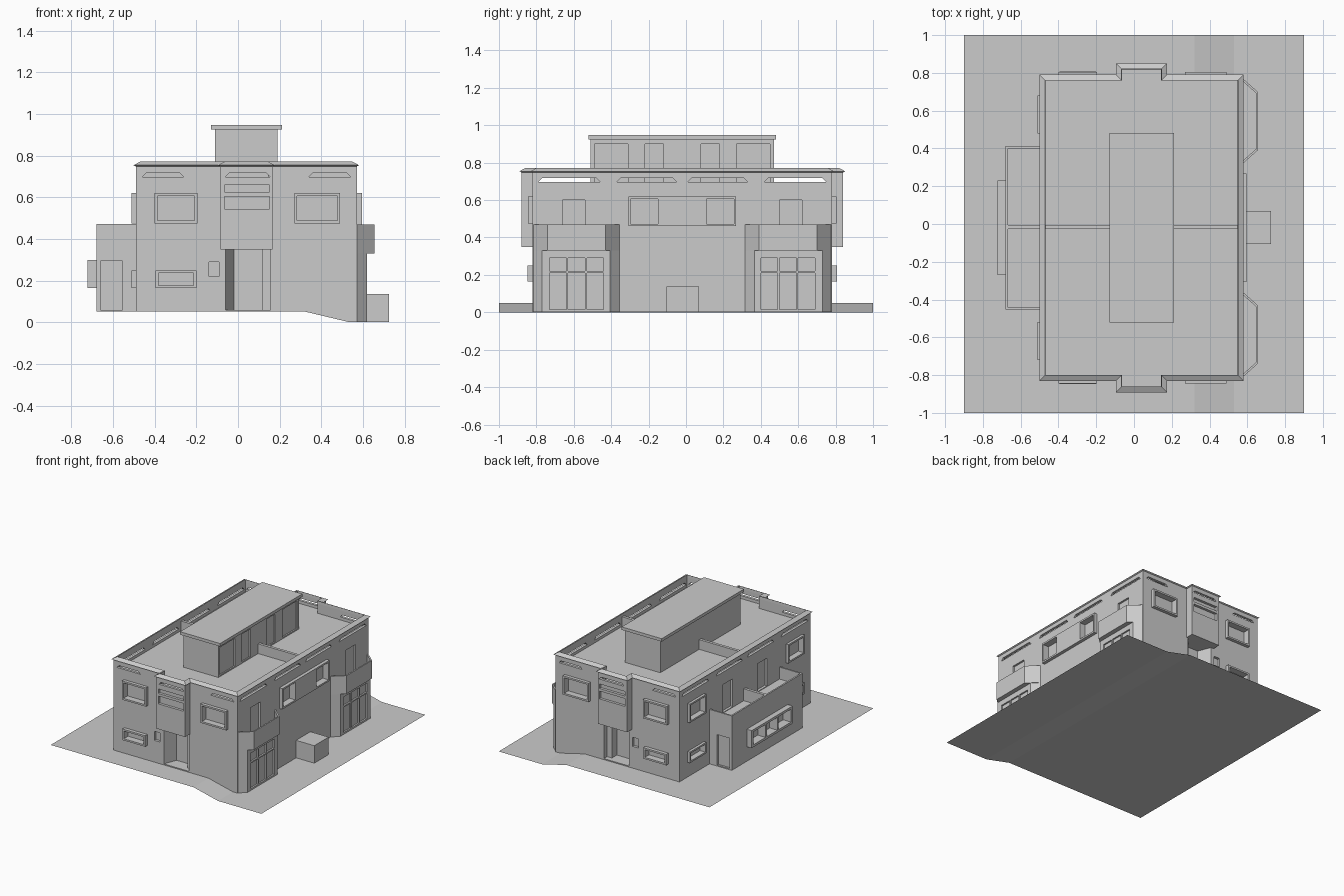
import bpy, bmesh

if "Cube" in bpy.data.objects:
    bpy.data.objects.remove(bpy.data.objects["Cube"])

C = -0.02          # mirror plane of the building in y
Y = lambda s, d: C + s * d


def prism(name, pts, axis, a, b):
    """Extrude a 2D polygon along an axis from a to b."""
    def co(p, t):
        return {'x': (t, p[0], p[1]), 'y': (p[0], t, p[1]), 'z': (p[0], p[1], t)}[axis]
    bm = bmesh.new()
    lo = [bm.verts.new(co(p, a)) for p in pts]
    hi = [bm.verts.new(co(p, b)) for p in pts]
    bm.faces.new(lo)
    bm.faces.new(hi)
    for i in range(len(pts)):
        j = (i + 1) % len(pts)
        bm.faces.new((lo[i], lo[j], hi[j], hi[i]))
    return finish(name, bm)


def finish(name, bm):
    bmesh.ops.recalc_face_normals(bm, faces=bm.faces)
    me = bpy.data.meshes.new(name)
    bm.to_mesh(me)
    bm.free()
    ob = bpy.data.objects.new(name, me)
    bpy.context.collection.objects.link(ob)
    return ob


def rect(u0, u1, v0, v1):
    return [(u0, v0), (u1, v0), (u1, v1), (u0, v1)]


def box(name, x0, x1, y0, y1, z0, z1):
    return prism(name, rect(x0, x1, y0, y1), 'z', z0, z1)


def boolean(ob, tool, op='DIFFERENCE'):
    m = ob.modifiers.new("cut", 'BOOLEAN')
    m.object, m.operation, m.solver = tool, op, 'EXACT'
    bpy.context.view_layer.objects.active = ob
    bpy.ops.object.modifier_apply(modifier=m.name)
    bpy.data.objects.remove(tool)


def window(wall, axis, face, out, u0, u1, z0, z1, panes=None, t=0.013, deep=0.025):
    """Projecting frame around recessed panes on a wall face."""
    panes = panes or [(u0 + t, u1 - t)]
    d = 1 if out > 0 else -1
    frame = prism("window_frame", rect(u0, u1, z0, z1), axis, face - d * 0.002, face + out)
    for p0, p1 in panes:
        r = rect(p0, p1, z0 + t, z1 - t)
        boolean(frame, prism("cutter", r, axis, face - d * 0.05, face + out + d * 0.05))
        boolean(wall, prism("cutter", r, axis, face - d * deep, face + d * 0.05))


def slot(u0, u1, z0, z1):
    c = z1 - z0
    return [(u0, z0), (u1, z0), (u1 - c, z1), (u0 + c, z1)]


# Sloping ground sheet
bm = bmesh.new()
rows = [[bm.verts.new((x, y, z)) for y in (-1, 1)]
        for x, z in ((-0.9, 0.05), (0.32, 0.05), (0.53, 0), (0.9, 0))]
for p, q in zip(rows, rows[1:]):
    bm.faces.new((p[0], q[0], q[1], p[1]))
finish("ground", bm)

# Main block follows the ground, with a stair tower at each end
body = prism("main_building", [(-0.49, 0.052), (0.32, 0.052), (0.53, 0.002), (0.57, 0.002),
                               (0.57, 0.755), (-0.49, 0.755)], 'y', Y(-1, 0.8), Y(1, 0.8))
for s in (-1, 1):
    boolean(body, box("tower", -0.085, 0.165, *sorted((Y(s, 0.7), Y(s, 0.86))), 0.35, 0.755), 'UNION')


def outline(d):
    half = [(-0.49 - d, 0.8 + d), (-0.085 - d, 0.8 + d), (-0.085 - d, 0.86 + d),
            (0.165 + d, 0.86 + d), (0.165 + d, 0.8 + d), (0.57 + d, 0.8 + d)]
    return [(x, Y(1, y)) for x, y in half] + [(x, Y(-1, y)) for x, y in reversed(half)]


# Hollow roof terrace inside the parapet
boolean(body, prism("cutter", outline(-0.02), 'z', 0.675, 0.9))

# Parapet cornice
bm = bmesh.new()
rings = [[bm.verts.new((x, y, z)) for x, y in outline(d)]
         for d, z in ((0, 0.748), (0.011, 0.754), (-0.02, 0.771), (-0.021, 0.75))]
for k in range(4):
    a, b = rings[k], rings[(k + 1) % 4]
    for i in range(12):
        j = (i + 1) % 12
        bm.faces.new((a[i], a[j], b[j], b[i]))
finish("cornice", bm)

# Parapet slots on the long sides
for d in (0.44, 0.77), (0.03, 0.35):
    for s in (-1, 1):
        u = sorted((Y(s, d[0]), Y(s, d[1])))
        boolean(body, prism("cutter", slot(*u, 0.697, 0.717), 'x', -0.7, -0.4))
        boolean(body, prism("cutter", slot(*u, 0.697, 0.717), 'x', 0.5, 0.7))

# End walls: slots, entrances and windows, mirrored front to back
for s in (-1, 1):
    f = Y(s, 0.8)
    for u in (-0.46, -0.26), (0.34, 0.54):
        boolean(body, prism("cutter", slot(*u, 0.698, 0.716), 'y', f - s * 0.05, f + s * 0.05))
    tf = Y(s, 0.86)
    boolean(body, prism("cutter", slot(-0.06, 0.155, 0.698, 0.716), 'y', tf - s * 0.04, tf + s * 0.05))
    for z0, z1 in (0.625, 0.66), (0.545, 0.605):
        boolean(body, prism("cutter", rect(-0.065, 0.15, z0, z1), 'y', tf - s * 0.02, tf + s * 0.05))
    boolean(body, prism("cutter", [(x, Y(s, y)) for x, y in (
        (-0.06, 0.83), (-0.06, 0.8), (-0.02, 0.7), (0.115, 0.7), (0.115, 0.76), (0.155, 0.76), (0.155, 0.83))],
        'z', 0.06, 0.35))
    boolean(body, prism("cutter", rect(-0.14, -0.09, 0.22, 0.29), 'y', f - s * 0.02, f + s * 0.05))
    window(body, 'y', f, s * 0.025, -0.40, -0.195, 0.475, 0.62)
    window(body, 'y', f, s * 0.025, 0.27, 0.49, 0.475, 0.62)
    window(body, 'y', f, s * 0.027, -0.395, -0.2, 0.165, 0.25)
    # Windows beside the extension
    for z0, z1 in (0.475, 0.62), (0.165, 0.25):
        window(body, 'x', -0.49, -0.02, *sorted((Y(s, 0.5), Y(s, 0.7))), z0, z1)
    # Doors onto the terrace and the balconies
    for x0, x1, d0, d1 in (-0.52, -0.47, 0.15, 0.27), (0.555, 0.6, 0.52, 0.64):
        boolean(body, prism("cutter", rect(Y(s, d0), Y(s, d1), 0.385, 0.6), 'x', x0, x1))

# Long upper window on the right side
window(body, 'x', 0.57, 0.025, Y(1, -0.288), Y(1, 0.288), 0.46, 0.62,
       [(Y(1, -0.276), Y(1, -0.13)), (Y(1, 0.13), Y(1, 0.276))])

# Chamfered garage bays with balconies above
def bay(x, d0, d1, e0, e1):
    return [(0.565, d0), (x, e0), (x, e1), (0.565, d1)]


for s in (-1, 1):
    m = lambda pts: [(x, Y(s, y)) for x, y in pts]
    low = prism("garage_bay", m(bay(0.62, 0.33, 0.8, 0.385, 0.75)), 'z', 0.002, 0.335)
    for k in range(3):
        a = 0.42 + k * 0.1
        for z0, z1 in (0.015, 0.21), (0.22, 0.29):
            boolean(low, prism("cutter", rect(Y(s, a), Y(s, a + 0.09), z0, z1), 'x', 0.608, 0.7))
    top = prism("balcony", m(bay(0.655, 0.33, 0.8, 0.41, 0.72)), 'z', 0.33, 0.47)
    inner = [(0.5, 0.342), (0.565, 0.345), (0.645, 0.416), (0.645, 0.714), (0.565, 0.785), (0.5, 0.788)]
    boolean(top, prism("cutter", m(inner), 'z', 0.38, 0.6))

# Utility box against the right wall
box("utility_box", 0.565, 0.725, -0.105, 0.07, 0.002, 0.137)

# Left extension with walled terrace
ext = box("extension", -0.68, -0.488, Y(-1, 0.433), Y(1, 0.433), 0.052, 0.472)
boolean(ext, box("cutter", -0.668, -0.4, Y(-1, 0.421), Y(1, 0.421), 0.38, 0.6))
window(ext, 'x', -0.68, -0.042, Y(1, -0.25), Y(1, 0.25), 0.165, 0.30,
       [(Y(1, -0.23), Y(1, -0.08)), (Y(1, -0.065), Y(1, 0.065)), (Y(1, 0.08), Y(1, 0.23))], t=0.018)
for s in (-1, 1):
    f = Y(s, 0.433)
    boolean(ext, prism("cutter", rect(-0.66, -0.555, 0.06, 0.295), 'y', f - s * 0.015, f + s * 0.05))
box("terrace_divider", -0.675, -0.485, -0.026, -0.004, 0.37, 0.472)

# Rooftop stair house with cap and shallow doors
house = box("roof_house", -0.11, 0.19, Y(-1, 0.49), Y(1, 0.49), 0.67, 0.93)
for s in (-1, 1):
    for d0, d1 in (0.29, 0.47), (0.1, 0.2):
        boolean(house, prism("cutter", rect(Y(s, d0), Y(s, d1), 0.685, 0.9), 'x', 0.18, 0.25))
box("roof_cap", -0.13, 0.212, Y(-1, 0.502), Y(1, 0.502), 0.925, 0.948)
for x0, x1 in (-0.475, -0.105), (0.185, 0.555):
    box("roof_divider", x0, x1, -0.026, -0.004, 0.67, 0.75)
